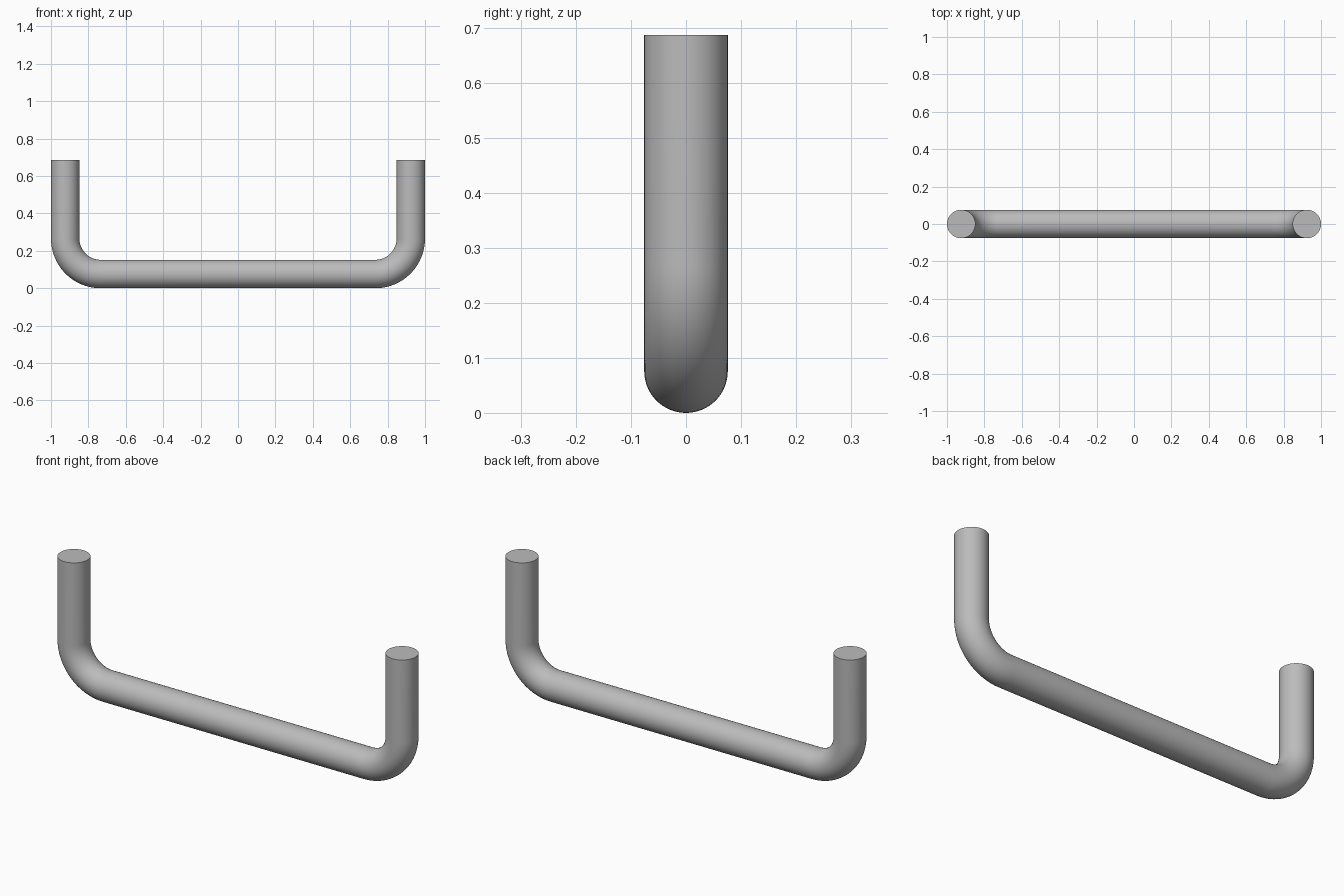
import bpy
import bmesh
from math import cos, sin, pi, radians
from mathutils import Vector

cube = bpy.data.objects.get("Cube")
if cube:
    bpy.data.objects.remove(cube, do_unlink=True)

RADIUS = 0.076      # bar thickness
BEND = 0.19         # centreline radius of the corners
HEIGHT = 0.687
SIDES = 64
STEPS = 24
leg_x = 1 - RADIUS
bend_x = leg_x - BEND
bend_z = RADIUS + BEND

# Grey metal
steel = bpy.data.materials.new("steel_grey")
steel.use_nodes = True
colour = (0.5, 0.5, 0.5, 1)
steel.diffuse_color = colour
steel.node_tree.nodes["Principled BSDF"].inputs["Base Color"].default_value = colour

# Centreline: each station is a point and the direction across the bar
half = [(Vector((leg_x, 0, HEIGHT)), Vector((1, 0, 0)))]
for i in range(STEPS + 1):
    a = pi / 2 * i / STEPS
    out = Vector((cos(a), 0, -sin(a)))
    half.append((Vector((bend_x, 0, bend_z)) + out * BEND, out))
flip = Vector((-1, 1, 1))
path = half + [(p * flip, d * flip) for p, d in reversed(half)]

# Sweep a round section along the centreline, with flat ends
bm = bmesh.new()
rings = []
for point, out in path:
    ring = []
    for k in range(SIDES):
        t = 2 * pi * k / SIDES
        offset = out * cos(t) + Vector((0, 1, 0)) * sin(t)
        ring.append(bm.verts.new(point + offset * RADIUS))
    rings.append(ring)
for a, b in zip(rings, rings[1:]):
    for k in range(SIDES):
        n = (k + 1) % SIDES
        bm.faces.new((a[k], a[n], b[n], b[k]))
bm.faces.new(rings[0])
bm.faces.new(rings[-1])
bmesh.ops.recalc_face_normals(bm, faces=bm.faces)

mesh = bpy.data.meshes.new("handle_bar")
bm.to_mesh(mesh)
bm.free()
mesh.materials.append(steel)
handle = bpy.data.objects.new("handle_bar", mesh)
bpy.context.collection.objects.link(handle)

# Smooth tube with sharp end rims
bpy.ops.object.select_all(action='DESELECT')
handle.select_set(True)
bpy.context.view_layer.objects.active = handle
bpy.ops.object.shade_smooth_by_angle(angle=radians(40))
